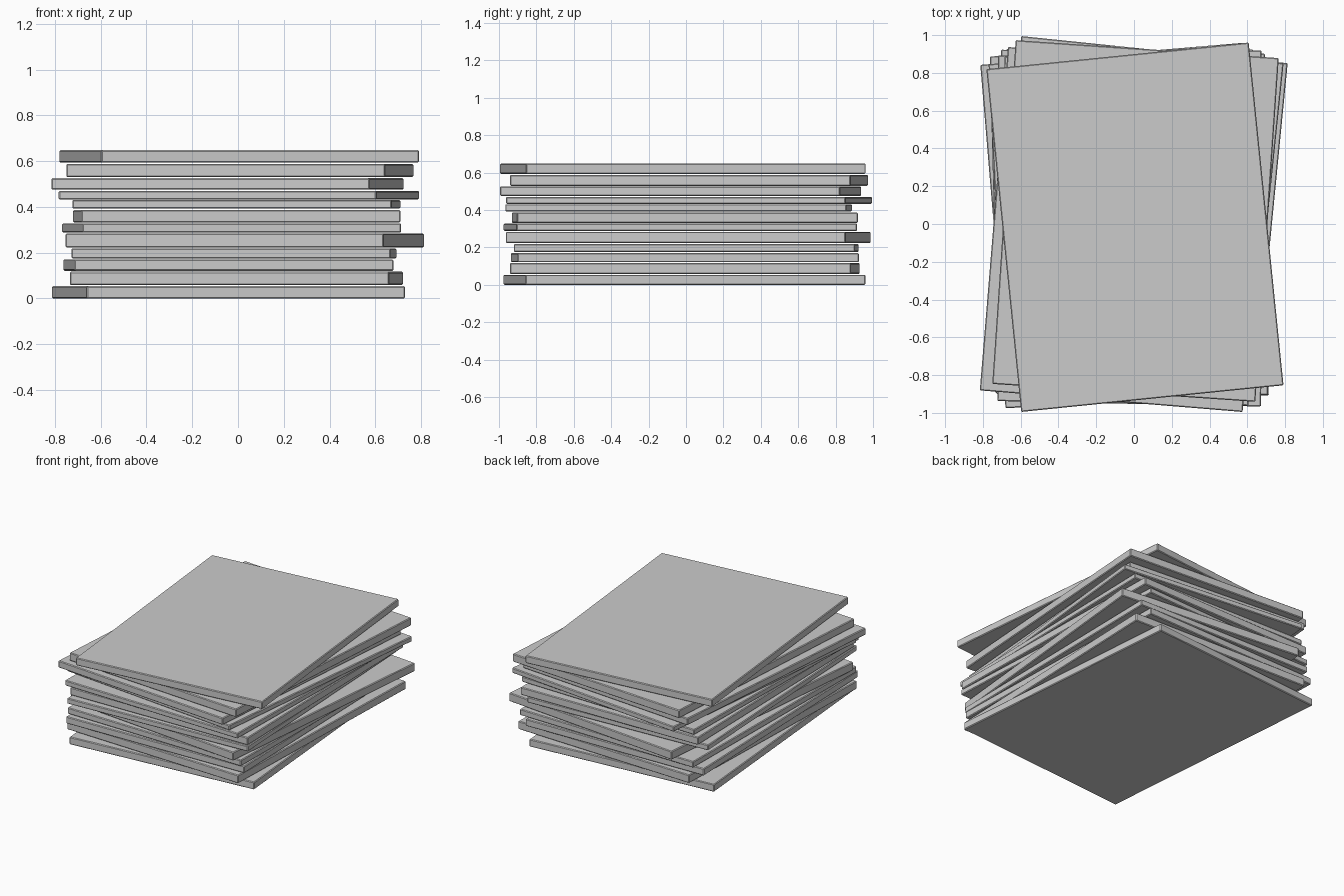
import bpy
import math

WIDTH, DEPTH = 1.396, 1.824

# bottom to top: z bottom, z top, centre x, centre y, turn in degrees
SHEETS = [
    (0.000, 0.054, -0.042, -0.008, 4.8),
    (0.058, 0.117, -0.007, -0.007, -1.9),
    (0.121, 0.171, -0.042, -0.006, 1.5),
    (0.175, 0.219, -0.018, 0.001, -0.8),
    (0.223, 0.284, 0.030, 0.012, -5.6),
    (0.288, 0.328, -0.028, -0.030, 2.8),
    (0.332, 0.387, -0.005, -0.006, 1.1),
    (0.393, 0.431, -0.007, -0.040, -1.2),
    (0.433, 0.470, 0.004, 0.016, -5.9),
    (0.476, 0.526, -0.046, -0.029, -4.7),
    (0.530, 0.588, 0.008, 0.016, -3.9),
    (0.594, 0.648, 0.005, -0.017, 5.8),
]


def add_slab(name, z0, z1, cx, cy, turn):
    bpy.ops.mesh.primitive_cube_add(
        size=1, location=(cx, cy, (z0 + z1) / 2),
        rotation=(0, 0, math.radians(turn)))
    slab = bpy.context.object
    slab.name = name
    slab.scale = (WIDTH, DEPTH, z1 - z0)
    bpy.ops.object.transform_apply(location=False, rotation=False, scale=True)
    # slightly softened edges
    bevel = slab.modifiers.new("soft_edges", "BEVEL")
    bevel.width = 0.005
    bevel.segments = 1


# loosely stacked slabs
for i, sheet in enumerate(SHEETS, 1):
    add_slab(f"stacked_slab_{i:02d}", *sheet)
